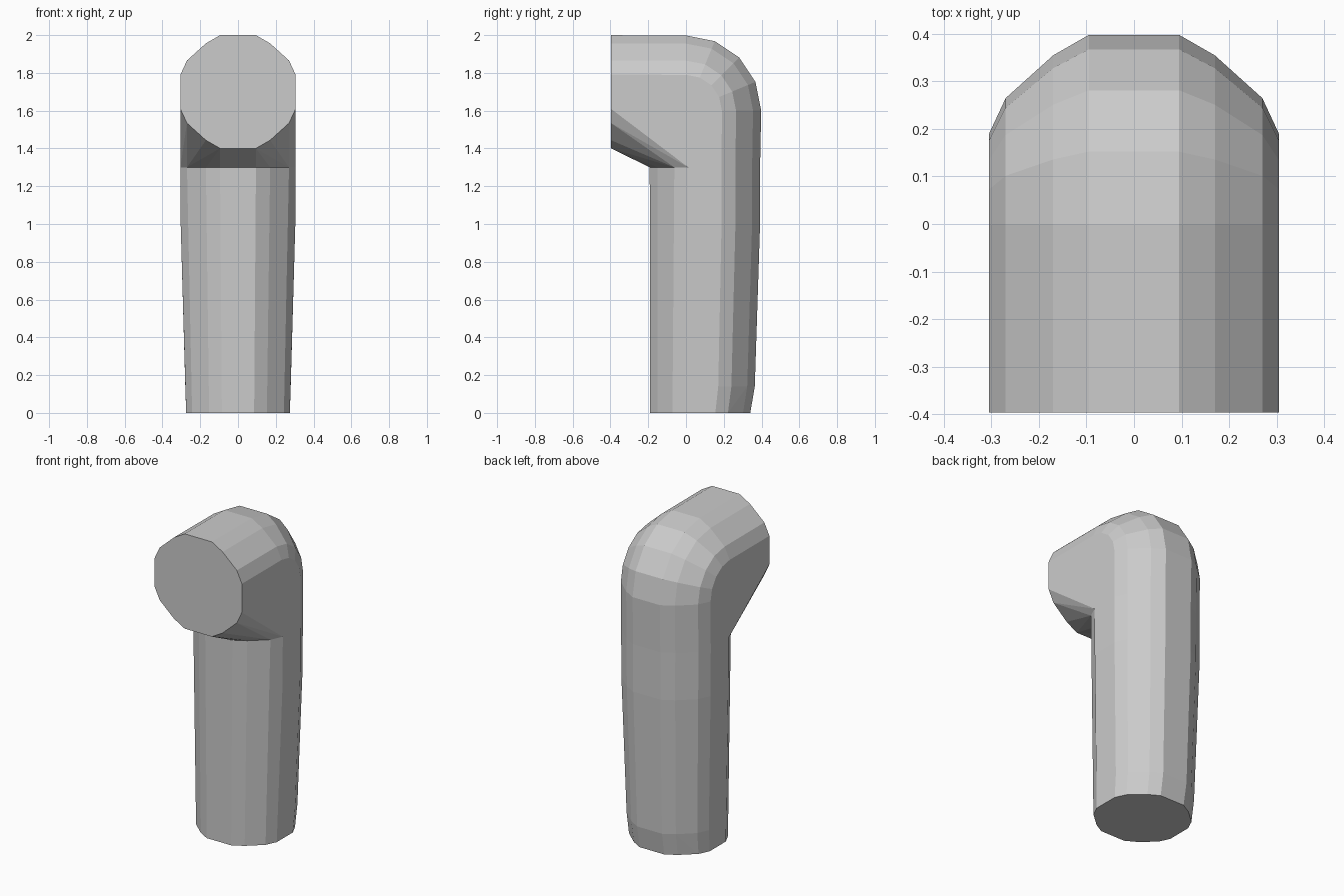
import bpy, bmesh, math

if "Cube" in bpy.data.objects:
    bpy.data.objects.remove(bpy.data.objects["Cube"])

# Faceted pipe cross-section, 16 points, half-width about 0.3
QUAD = [(0.305, 0.09), (0.27, 0.165), (0.17, 0.255), (0.095, 0.298)]
SECTION = QUAD + [(-x, y) for x, y in reversed(QUAD)]
SECTION += [(-x, -y) for x, y in SECTION]


def flat_ring(z, cy, sx=1.0, sy=1.0):
    """Horizontal section of the upright pipe."""
    return [(x * sx, cy + y * sy, z) for x, y in SECTION]


def bend_ring(t):
    """Section turned by t around the bend centre (y 0, z 1.6)."""
    return [(x, (0.1 + v) * math.cos(t), 1.6 + (0.1 + v) * math.sin(t))
            for x, v in SECTION if v > -0.1]


def hull_object(name, points):
    bm = bmesh.new()
    for p in points:
        bm.verts.new(p)
    res = bmesh.ops.convex_hull(bm, input=bm.verts[:])
    junk = {g for g in res["geom_interior"] + res["geom_unused"]
            if isinstance(g, bmesh.types.BMVert)}
    bmesh.ops.delete(bm, geom=list(junk), context='VERTS')
    bmesh.ops.dissolve_limit(bm, angle_limit=math.radians(1),
                             verts=bm.verts[:], edges=bm.edges[:])
    bmesh.ops.recalc_face_normals(bm, faces=bm.faces[:])
    me = bpy.data.meshes.new(name)
    bm.to_mesh(me)
    bm.free()
    ob = bpy.data.objects.new(name, me)
    bpy.context.collection.objects.link(ob)
    return ob


# Upright pipe, slightly tapered towards the base
hull_object("upright_pipe",
            flat_ring(0, 0.075, 0.9, 0.89)
            + flat_ring(0.14, 0.087, 0.915, 0.93)
            + flat_ring(1.0, 0.1, 0.995, 0.98)
            + flat_ring(1.3, 0.1, 1.0, 0.98))

# Elbow: base ring, rounded bend, and the open-facing front end
elbow = flat_ring(1.3, 0.1, 1.0, 0.98)
for i in range(5):
    elbow += bend_ring(math.radians(22.5 * i))
elbow += [(x, -0.397, 1.7 + v * 1.005) for x, v in SECTION]
hull_object("elbow", elbow)
